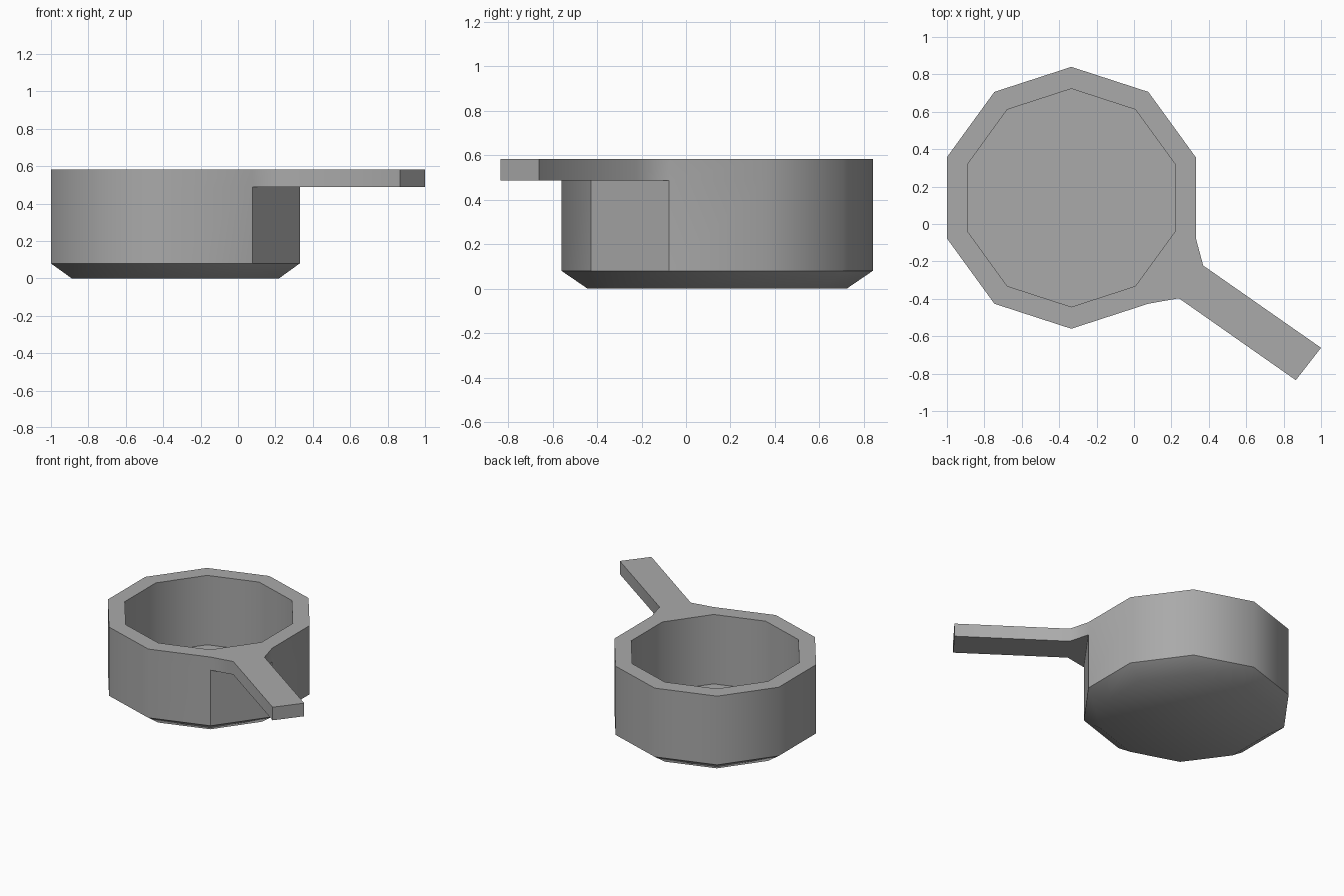
import bpy, bmesh, math
from mathutils import Vector

cube = bpy.data.objects.get("Cube")
if cube:
    bpy.data.objects.remove(cube, do_unlink=True)

SIDES = 10
CENTRE = Vector((-0.335, 0.14, 0))
TOP = 0.583
HANDLE_SIDE = 6  # wall side that carries the handle

metal = bpy.data.materials.new("grey metal")
metal.use_nodes = True
grey = (0.4, 0.4, 0.4, 1)
metal.diffuse_color = grey
metal.node_tree.nodes["Principled BSDF"].inputs["Base Color"].default_value = grey

bm = bmesh.new()

# Pan bowl: outer base, bevel, handle underside, rim, inner rim, inner floor
profile = [(0.583, 0), (0.7, 0.08), (0.7, 0.487), (0.7, TOP), (0.583, TOP), (0.583, 0.075)]
rings = []
for radius, z in profile:
    ring = []
    for i in range(SIDES):
        a = math.pi / 2 + math.tau * i / SIDES
        ring.append(bm.verts.new(CENTRE + Vector((radius * math.cos(a), radius * math.sin(a), z))))
    rings.append(ring)

bands = []
for low, high in zip(rings, rings[1:]):
    bands.append([bm.faces.new((low[i], low[(i + 1) % SIDES], high[(i + 1) % SIDES], high[i]))
                  for i in range(SIDES)])
bm.faces.new(rings[0][::-1])
bm.faces.new(rings[-1])

# Crisp edges on the flat wall side below the handle
for i in (HANDLE_SIDE, HANDLE_SIDE + 1):
    bm.edges.get((rings[1][i], rings[2][i])).smooth = False


def extend(face, right, left):
    """Extrude the face and move its end to the two plan positions."""
    new = bmesh.ops.extrude_discrete_faces(bm, faces=[face])["faces"][0]
    ordered = sorted(new.verts, key=lambda v: v.co.x)
    for verts, (x, y) in ((ordered[:2], right), (ordered[2:], left)):
        for v in verts:
            v.co.x, v.co.y = x, y
    return new


# Handle: flared neck, then straight bar
neck = extend(bands[2][HANDLE_SIDE], (0.24, -0.397), (0.37, -0.222))
extend(neck, (0.865, -0.835), (1.0, -0.662))

bmesh.ops.recalc_face_normals(bm, faces=bm.faces)
mesh = bpy.data.meshes.new("saucepan")
bm.to_mesh(mesh)
bm.free()
mesh.materials.append(metal)
pan = bpy.data.objects.new("saucepan", mesh)
bpy.context.collection.objects.link(pan)

bpy.ops.object.select_all(action="DESELECT")
pan.select_set(True)
bpy.context.view_layer.objects.active = pan
bpy.ops.object.shade_smooth_by_angle(angle=math.radians(50))
